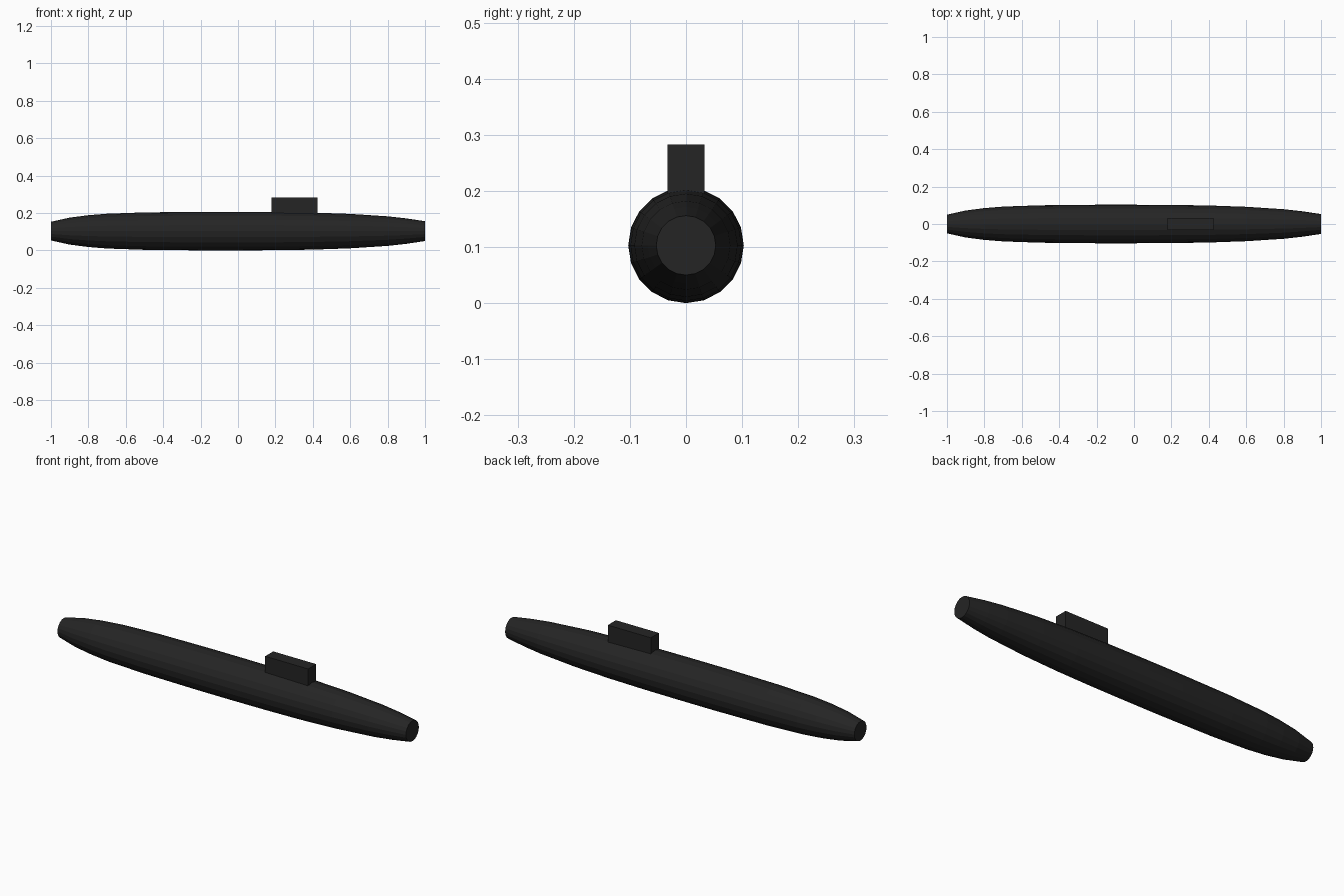
import bpy
import bmesh
from math import cos, sin, tau

cube = bpy.data.objects.get("Cube")
if cube:
    bpy.data.objects.remove(cube, do_unlink=True)

# Single near-black paint
paint = bpy.data.materials.new("dark_grey_paint")
paint.use_nodes = True
colour = (0.018, 0.018, 0.018, 1)
paint.diffuse_color = colour
paint.node_tree.nodes["Principled BSDF"].inputs["Base Color"].default_value = colour

AXIS_Z = 0.103
SIDES = 20


def add_part(name, bm):
    bmesh.ops.recalc_face_normals(bm, faces=bm.faces)
    mesh = bpy.data.meshes.new(name)
    bm.to_mesh(mesh)
    bm.free()
    mesh.materials.append(paint)
    obj = bpy.data.objects.new(name, mesh)
    bpy.context.collection.objects.link(obj)
    return obj


# Hull: lengthwise (x, radius) profile turned about the x axis, flat capped ends
profile = [(-1, 0.05), (-0.9, 0.072), (-0.8, 0.085), (-0.7, 0.093), (-0.5, 0.1),
           (-0.2, 0.103), (0, 0.103), (0.2, 0.102), (0.4, 0.099), (0.6, 0.092),
           (0.8, 0.079), (0.9, 0.068), (1, 0.053)]
bm = bmesh.new()
rings = [[bm.verts.new((x, r * cos(tau * i / SIDES), AXIS_Z + r * sin(tau * i / SIDES)))
          for i in range(SIDES)] for x, r in profile]
for a, b in zip(rings, rings[1:]):
    for i in range(SIDES):
        j = (i + 1) % SIDES
        bm.faces.new((a[i], a[j], b[j], b[i]))
bm.faces.new(rings[0])
bm.faces.new(rings[-1])
add_part("hull", bm)

# Conning tower: plain block sunk into the hull
bm = bmesh.new()
bmesh.ops.create_cube(bm, size=1)
bmesh.ops.scale(bm, vec=(0.246, 0.066, 0.123), verts=bm.verts)
bmesh.ops.translate(bm, vec=(0.302, 0, 0.2215), verts=bm.verts)
add_part("conning_tower", bm)
